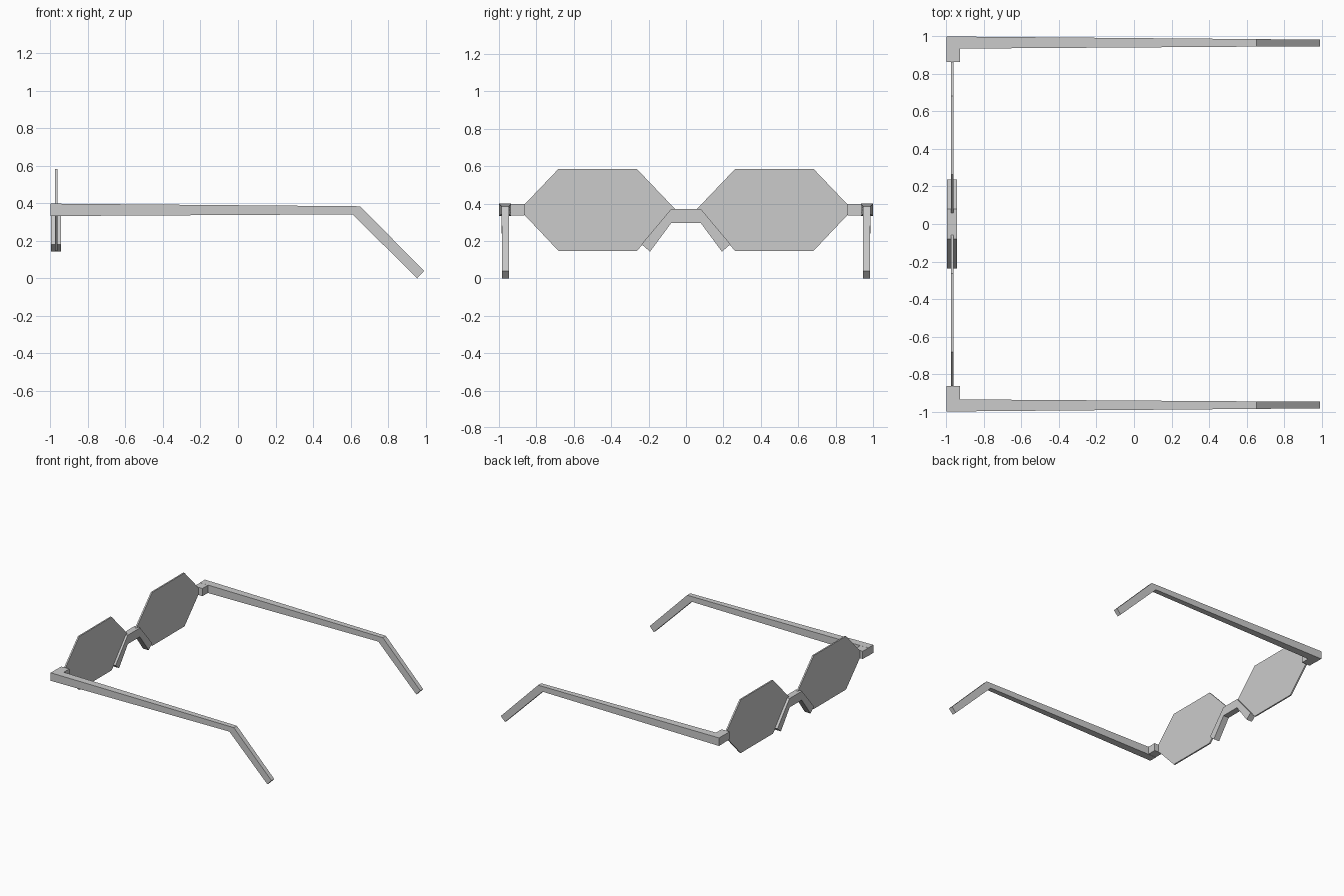
import bpy, bmesh

if "Cube" in bpy.data.objects:
    bpy.data.objects.remove(bpy.data.objects["Cube"])


def loft(name, rings, mirror=True):
    """Skin matching point rings, cap the ends, optionally mirror across y."""
    bm = bmesh.new()
    loops = [[bm.verts.new(p) for p in ring] for ring in rings]
    n = len(loops[0])
    for a, b in zip(loops, loops[1:]):
        for i in range(n):
            j = (i + 1) % n
            bm.faces.new((a[i], a[j], b[j], b[i]))
    bm.faces.new(loops[0][::-1])
    bm.faces.new(loops[-1])
    bmesh.ops.recalc_face_normals(bm, faces=bm.faces)
    mesh = bpy.data.meshes.new(name)
    bm.to_mesh(mesh)
    bm.free()
    obj = bpy.data.objects.new(name, mesh)
    bpy.context.collection.objects.link(obj)
    if mirror:
        mod = obj.modifiers.new("mirror", 'MIRROR')
        mod.use_axis = (False, True, False)
        mod.use_mirror_merge = False
    return obj


def plate(name, outline, x0, x1, mirror=True):
    """Extrude a (y, z) outline along x."""
    return loft(name, [[(x, y, z) for y, z in outline] for x in (x0, x1)], mirror)


# Flat six-sided lenses
plate("lenses", [(0.055, 0.367), (0.263, 0.585), (0.682, 0.585),
                 (0.89, 0.367), (0.682, 0.147), (0.263, 0.147)], -0.975, -0.963)

# Bridge with splayed nose rests
half = [(0.08, 0.37), (0.238, 0.182), (0.192, 0.143), (0.078, 0.297)]
plate("bridge", half + [(-y, z) for y, z in half[::-1]], -0.996, -0.945, False)

# End pieces joining lenses to temples
plate("end_pieces", [(0.863, 0.335), (0.94, 0.335), (0.94, 0.398), (0.863, 0.398)],
      -1.0, -0.927)

# Tapered temples bending down behind the ear: (top xz, bottom xz, inner y, outer y)
stations = [((-1.0, 0.399), (-1.0, 0.333), 0.935, 1.0),
            ((0.652, 0.385), (0.612, 0.342), 0.946, 0.986),
            ((0.992, 0.04), (0.955, 0.0), 0.947, 0.983)]
loft("temples", [[(t[0], yi, t[1]), (t[0], yo, t[1]), (b[0], yo, b[1]), (b[0], yi, b[1])]
                 for t, b, yi, yo in stations])
